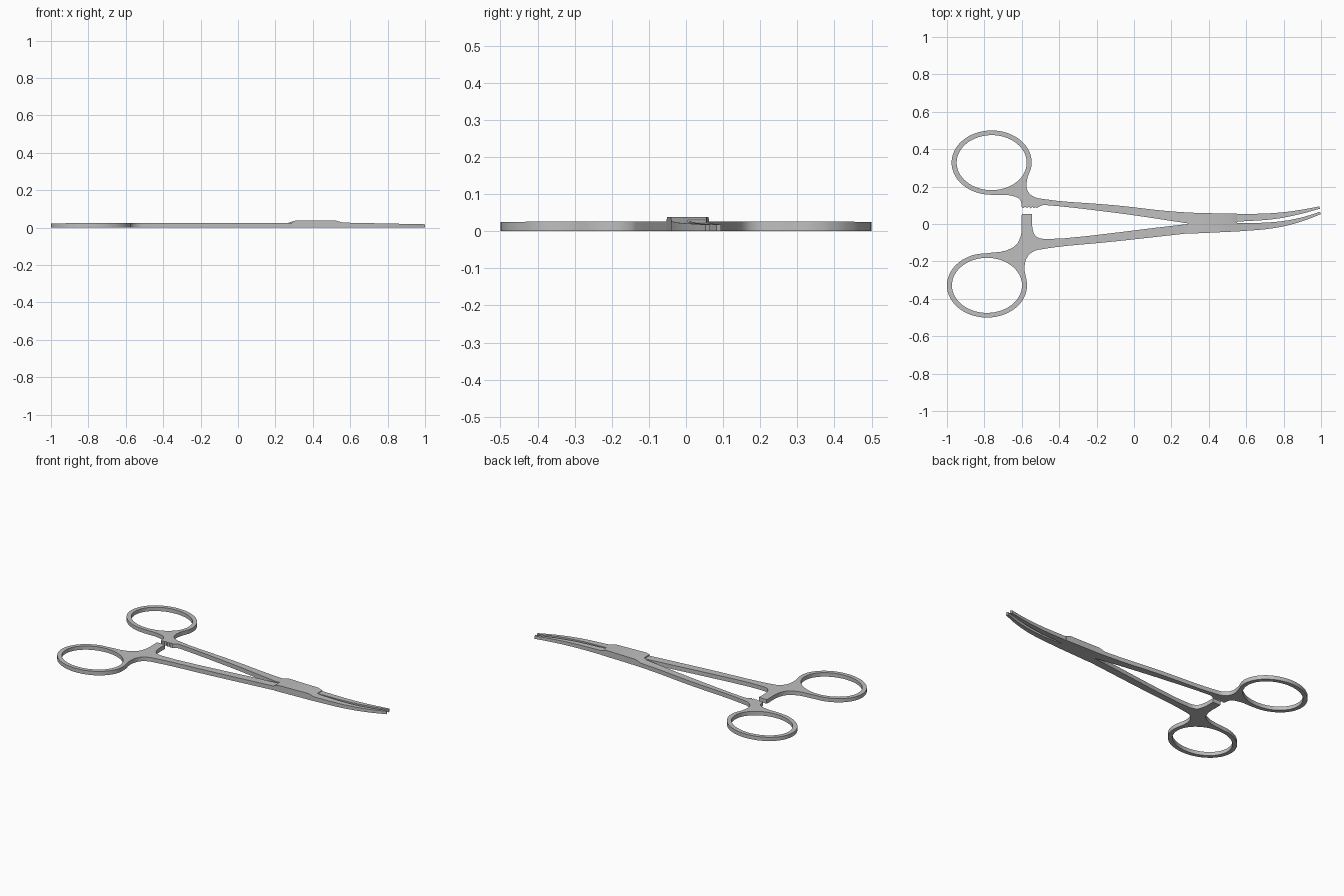
import bpy
import bmesh
from math import cos, sin, radians

if "Cube" in bpy.data.objects:
    bpy.data.objects.remove(bpy.data.objects["Cube"], do_unlink=True)

steel = bpy.data.materials.new("satin_steel")
steel.use_nodes = True
grey = (0.52, 0.52, 0.52, 1)
steel.diffuse_color = grey
steel.node_tree.nodes["Principled BSDF"].inputs["Base Color"].default_value = grey

S = "VECTOR"                       # marks a sharp corner
RING_X, RING_Y = -0.786, 0.328     # finger ring centre
UPPER_SHIFT = 0.025                # the upper ring sits a little further forward


def ellipse(cx, cy, rx, ry, start, end, steps):
    """Points along an elliptical arc."""
    angles = [radians(start + (end - start) * i / steps) for i in range(steps + 1)]
    return [(cx + rx * cos(a), cy + ry * sin(a)) for a in angles]


def height_at(x, profile):
    """Piecewise linear top height along the length."""
    for (x0, z0), (x1, z1) in zip(profile, profile[1:]):
        if x <= x1:
            return z0 + (z1 - z0) * max(0, x - x0) / (x1 - x0)
    return profile[-1][1]


def plate(name, loops, profile):
    """Solid cut from closed outlines, its top following a height profile."""
    curve = bpy.data.curves.new(name, "CURVE")
    curve.dimensions = "2D"
    curve.fill_mode = "BOTH"
    curve.extrude = 0.01
    curve.resolution_u = 5
    for pts in loops:
        spline = curve.splines.new("BEZIER")
        spline.bezier_points.add(len(pts) - 1)
        spline.use_cyclic_u = True
        for bp, p in zip(spline.bezier_points, pts):
            bp.co = (p[0], p[1], 0)
            kind = p[2] if len(p) > 2 else "AUTO"
            bp.handle_left_type = bp.handle_right_type = kind
    obj = bpy.data.objects.new(name, curve)
    bpy.context.collection.objects.link(obj)
    bpy.ops.object.select_all(action="DESELECT")
    bpy.context.view_layer.objects.active = obj
    obj.select_set(True)
    bpy.ops.object.convert(target="MESH")
    obj = bpy.context.object

    bm = bmesh.new()
    bm.from_mesh(obj.data)
    bmesh.ops.remove_doubles(bm, verts=bm.verts, dist=0.0002)
    for x, _ in profile[1:-1]:
        bmesh.ops.bisect_plane(bm, geom=bm.verts[:] + bm.edges[:] + bm.faces[:],
                               plane_co=(x, 0, 0), plane_no=(1, 0, 0))
    for v in bm.verts:
        v.co.z = height_at(v.co.x, profile) if v.co.z > 0 else 0
    bmesh.ops.recalc_face_normals(bm, faces=bm.faces)
    bm.to_mesh(obj.data)
    bm.free()
    obj.data.materials.clear()
    obj.data.materials.append(steel)
    bpy.ops.object.shade_smooth_by_angle(angle=radians(35))
    return obj


def ring_hole(dx, side):
    return ellipse(RING_X + dx, side * RING_Y, 0.187, 0.147, 0, 345, 23)


# Lower ring, ratchet post and shank, crossing under the box to the upper jaw
lower = ellipse(RING_X, -RING_Y, 0.214, 0.172, 5, -270, 18)
lower += [(-0.66, -0.132), (-0.615, -0.09), (-0.6, 0.053, S), (-0.545, 0.053, S),
          (-0.541, -0.03), (-0.525, -0.065), (-0.48, -0.08),
          (0.29, 0.0, S), (0.36, 0.045, S), (0.56, 0.053, S)]
lower += [(0.754, 0.059), (0.888, 0.075), (0.99, 0.094, S), (0.995, 0.082, S),
          (0.888, 0.053), (0.754, 0.027), (0.56, 0.013, S)]
lower += [(0.4, -0.035, S), (0.29, -0.05, S), (-0.1, -0.093), (-0.487, -0.134),
          (-0.54, -0.148), (-0.572, -0.18), (-0.585, -0.235)]
plate("lower_arm_and_upper_jaw", [lower, ring_hole(0, -1)],
      [(-1, 0.023), (-0.55, 0.026), (0.56, 0.026), (1, 0.018)])

# Upper ring and shank, widening into the raised box and the lower jaw
upper = ellipse(RING_X + UPPER_SHIFT, RING_Y, 0.214, 0.172, -5, 270, 18)
upper += [(-0.65, 0.15), (-0.61, 0.13), (-0.6, 0.09, S)]
for i in range(4):                 # ratchet teeth
    x = -0.597 + 0.019 * i
    upper += [(x + 0.007, 0.084, S), (x + 0.015, 0.092, S)]
upper += [(-0.52, 0.085, S), (-0.49, 0.1), (-0.46, 0.1), (-0.1, 0.06), (0.29, 0.003, S),
          (0.29, -0.052, S), (0.55, -0.04, S)]
upper += [(0.754, -0.021), (0.888, 0.011), (1.0, 0.053, S), (0.993, 0.065, S),
          (0.888, 0.033), (0.754, 0.011), (0.55, 0.005, S)]
upper += [(0.55, 0.055, S), (0.246, 0.064), (-0.1, 0.1), (-0.487, 0.134),
          (-0.54, 0.148), (-0.57, 0.18), (-0.572, 0.235)]
plate("upper_arm_and_lower_jaw", [upper, ring_hole(UPPER_SHIFT, 1)],
      [(-1, 0.023), (-0.55, 0.026), (0.27, 0.026), (0.31, 0.039), (0.52, 0.039),
       (0.56, 0.027), (1, 0.018)])
